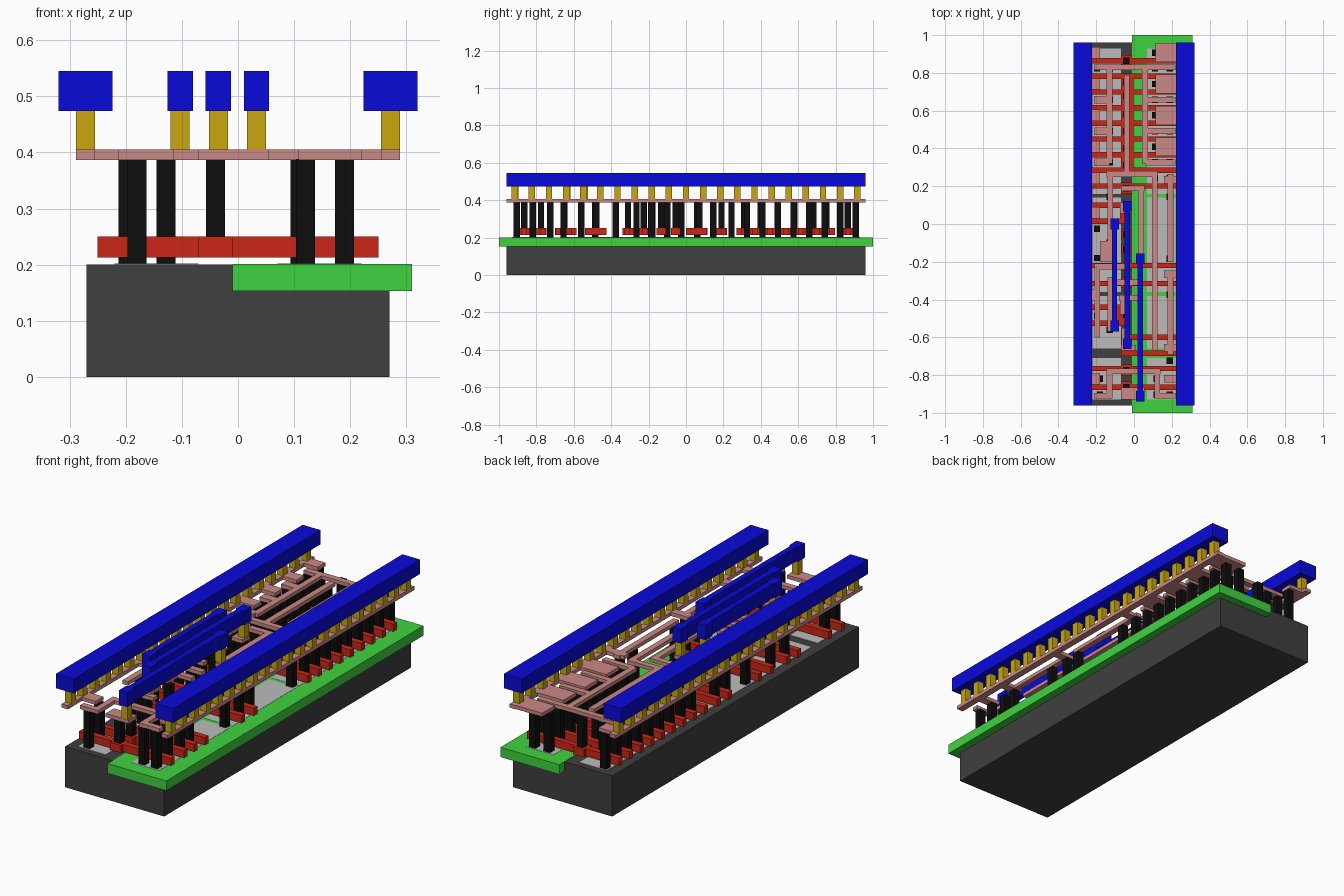
import bpy, bmesh


def mat(name, rgb):
    m = bpy.data.materials.new(name)
    m.diffuse_color = (*rgb, 1)
    return m


def slab(name, material, z0, z1, rects):
    """One layer object made of boxes; each rect is (x0, x1, y0, y1)."""
    bm = bmesh.new()
    for x0, x1, y0, y1 in rects:
        r = bmesh.ops.create_cube(bm, size=1)
        for v in r['verts']:
            v.co.x = x1 if v.co.x > 0 else x0
            v.co.y = y1 if v.co.y > 0 else y0
            v.co.z = z1 if v.co.z > 0 else z0
    me = bpy.data.meshes.new(name)
    bm.to_mesh(me)
    bm.free()
    me.materials.append(material)
    ob = bpy.data.objects.new(name, me)
    bpy.context.collection.objects.link(ob)
    return ob


def sq(x, y, w=0.034):
    return (x - w / 2, x + w / 2, y - w / 2, y + w / 2)


def hbar(y, x0, x1, w=0.03):
    return (x0, x1, y - w / 2, y + w / 2)


def vbar(x, y0, y1, w=0.03):
    return (x - w / 2, x + w / 2, y0, y1)


dark = mat("dark_grey", (0.05, 0.05, 0.05))
light = mat("light_grey", (0.5, 0.5, 0.5))
green = mat("green", (0.05, 0.65, 0.05))
red = mat("red", (0.6, 0.02, 0.008))
black = mat("black", (0.004, 0.004, 0.004))
pink = mat("pink", (0.6, 0.25, 0.24))
gold = mat("gold", (0.58, 0.39, 0.004))
blue = mat("blue", (0.003, 0.003, 0.7))

# substrate, well and active areas
slab("substrate", dark, 0, 0.2, [(-0.27, 0.27, -0.96, 0.96)])
slab("well", green, 0.153, 0.201, [(-0.01, 0.31, -1, 1)])
spans = [(-0.93, -0.71), (-0.66, -0.38), (-0.36, 0.14), (0.16, 0.93)]
slab("active_areas", light, 0.19, 0.202,
     [(s - 0.075, s + 0.075, a, b) for a, b in spans for s in (-0.145, 0.145)])

# gate bars: full width ones, then the short ones and their straps
full = [0.865 - 0.083 * i for i in range(9)] + [-0.22, -0.315, -0.765, -0.865]
gates = [hbar(y, -0.25, 0.25, 0.028) for y in full]
gates += [hbar(y, -0.25, -0.05, 0.028) for y in (0.10, 0.015, -0.44, -0.525)]
gates += [hbar(y, -0.07, 0.25, 0.028) for y in (-0.60, -0.685)]
gates += [vbar(-0.035, 0.28, 0.79, 0.066), vbar(-0.05, 0.0, 0.11, 0.05),
          vbar(-0.05, -0.70, -0.59, 0.04), vbar(-0.07, -0.54, -0.43, 0.04),
          sq(-0.04, 0.865, 0.06), sq(-0.04, 0.19, 0.06), sq(-0.04, -0.055, 0.05),
          sq(-0.04, -0.133, 0.05), sq(-0.04, -0.225, 0.05), sq(-0.04, -0.31, 0.06),
          sq(-0.04, -0.775, 0.06), sq(-0.04, -0.865, 0.06)]
slab("gate_bars", red, 0.213, 0.25, gates)

# tall contacts down to the active areas
ys = [0.907 - 0.083 * i for i in range(9)]
tall = []
for i, y in enumerate(ys):
    tall += [sq(-0.196, y), sq(0.19, y), sq(0.111, y)]
    if i % 2:
        tall.append(sq(-0.128, y))
for y in (0.06, -0.025, -0.18, -0.375, -0.485):
    tall += [sq(-0.196, y)]
for y in (0.145, -0.185, -0.265, -0.375, -0.655, -0.725):
    tall += [sq(0.19, y)]
for y in (-0.905, -0.82):
    tall += [sq(-0.18, y), sq(0.12, y), sq(0.19, y)]
tall += [sq(-0.128, y) for y in (0.145, -0.1, -0.56)]
slab("active_contacts", black, 0.2, 0.388, tall)

# short contacts standing on the gate bars
slab("gate_contacts", black, 0.25, 0.388,
     [sq(-0.04, y) for y in (0.865, 0.75, 0.68, 0.58, 0.49, 0.4, 0.31, 0.19, 0.07,
                             -0.055, -0.133, -0.225, -0.31, -0.48, -0.65, -0.775, -0.865)])

# local wiring: supply strips with their tabs
wires = [vbar(s * 0.2715, -0.96, 0.96, 0.034) for s in (-1, 1)]
for y in ys[::2] + [0.06, -0.375, -0.82]:
    wires.append(hbar(y, -0.27, -0.18, 0.06))
for y in ys[:7:2]:
    wires.append(hbar(y, 0.113, 0.27, 0.1))
for y in (0.235, -0.265, -0.655, -0.82):
    wires.append(hbar(y, 0.16, 0.27, 0.04))
# output comb of the upper half
wires += [vbar(-0.13, 0.32, 0.84), vbar(0.058, 0.32, 0.84), hbar(0.83, -0.213, 0.22),
          vbar(-0.038, 0.27, 0.79)]
for y in ys[3:8:2]:
    wires += [hbar(y, -0.213, -0.13, 0.04), hbar(y, 0.058, 0.22)]
# middle wiring
wires += [hbar(0.265, -0.145, 0.125), vbar(-0.125, -0.10, 0.265), vbar(0.11, -0.67, 0.265),
          vbar(0.193, -0.20, 0.265), hbar(0.19, -0.07, 0.055), vbar(0.038, -0.21, 0.19),
          (-0.18, -0.115, -0.2, -0.09), sq(-0.045, 0.085, 0.06)]
wires += [vbar(-0.195, -0.6, -0.24), vbar(-0.125, -0.57, -0.28), hbar(-0.31, -0.125, 0.03),
          hbar(-0.39, -0.08, 0.03), vbar(-0.06, -0.48, -0.38), hbar(-0.225, -0.21, -0.02),
          vbar(0.193, -0.69, -0.28), vbar(-0.05, -0.67, -0.55), hbar(-0.655, -0.07, 0.01)]
# lower wiring
wires += [hbar(-0.78, -0.145, 0.14), vbar(-0.13, -0.92, -0.78), vbar(0.123, -0.92, -0.78),
          hbar(-0.91, -0.213, -0.115), hbar(-0.91, 0.108, 0.22), (-0.07, 0.055, -0.93, -0.865)]
slab("local_wiring", pink, 0.387, 0.405, wires)

# vias up to the top metal, and the three signal wires with end pads
signals = [(-0.103, 0.0, -0.54), (-0.035, 0.093, -0.635), (0.033, -0.183, -0.912)]
vias = [sq(s * 0.2715, -0.9155 + 0.09155 * i) for i in range(21) for s in (-1, 1)]
bars = []
for x, a, b in signals:
    vias += [sq(x, a), sq(x, b)]
    bars.append(vbar(x, b, a, 0.028))
    bars += [vbar(x, y - 0.028, y + 0.028, 0.045) for y in (a, b)]
slab("vias", gold, 0.405, 0.475, vias)
slab("signal_wires", blue, 0.474, 0.545, bars)
slab("supply_rails", blue, 0.474, 0.545,
     [vbar(s * 0.2715, -0.96, 0.96, 0.096) for s in (-1, 1)])
